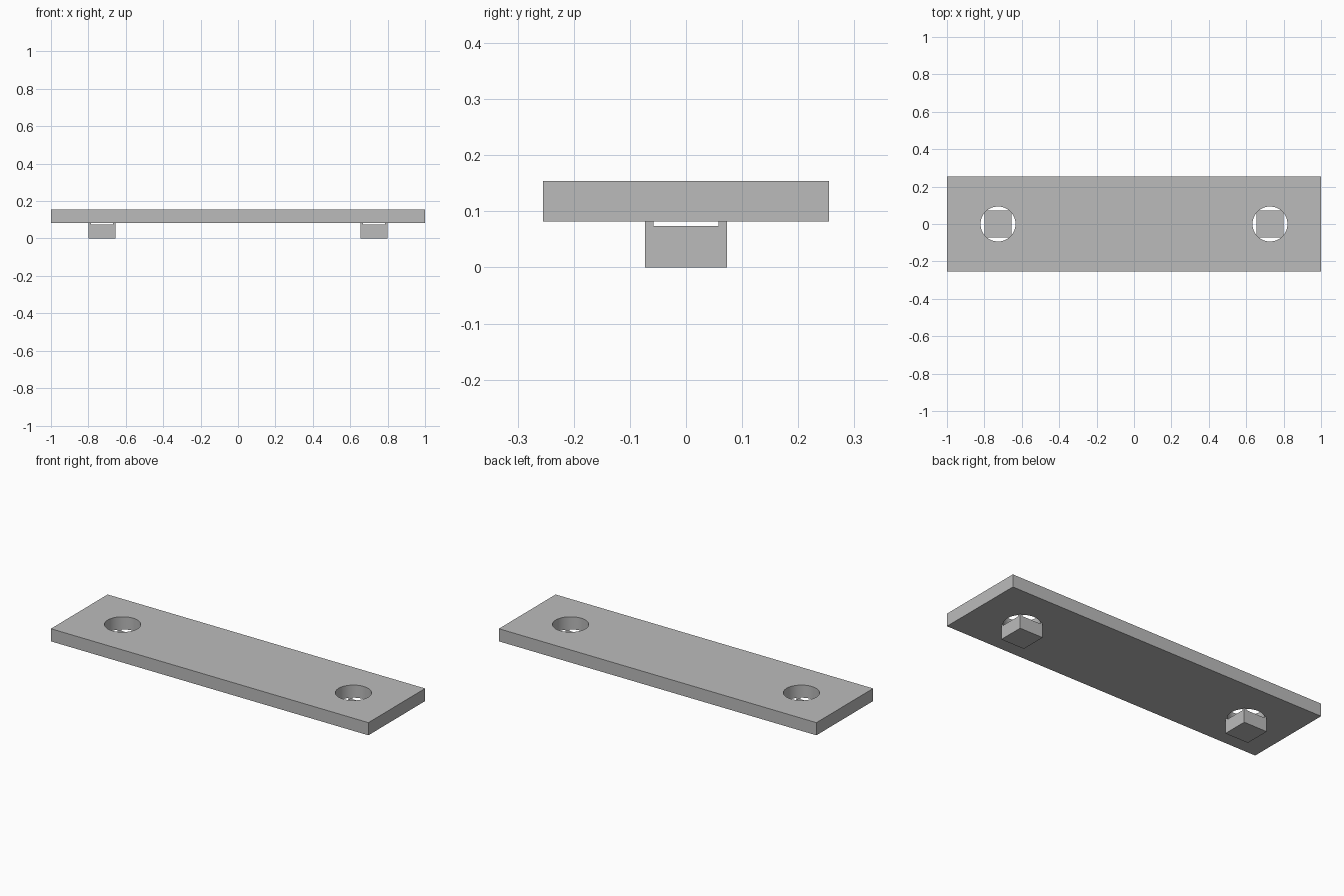
import bpy
import math

if "Cube" in bpy.data.objects:
    bpy.data.objects.remove(bpy.data.objects["Cube"], do_unlink=True)

PLATE_BOTTOM, PLATE_TOP = 0.082, 0.154
HALF_DEPTH = 0.255
HOLE_X, HOLE_RADIUS, HOLE_FLOOR = 0.727, 0.0935, 0.074
PEG_HALF = 0.073

grey = bpy.data.materials.new("mid grey")
grey.use_nodes = True
grey.diffuse_color = (0.5, 0.5, 0.5, 1)
grey.node_tree.nodes["Principled BSDF"].inputs["Base Color"].default_value = (0.5, 0.5, 0.5, 1)


def box(name, x, half_x, half_y, bottom, top):
    bpy.ops.mesh.primitive_cube_add(size=2, location=(x, 0, (bottom + top) / 2))
    obj = bpy.context.object
    obj.name = name
    obj.scale = (half_x, half_y, (top - bottom) / 2)
    bpy.ops.object.transform_apply(location=False, rotation=False, scale=True)
    obj.data.materials.append(grey)
    return obj


def hole_cutter(name, x):
    top = PLATE_TOP + 0.1
    bpy.ops.mesh.primitive_cylinder_add(vertices=64, radius=HOLE_RADIUS, depth=top - HOLE_FLOOR,
                                        location=(x, 0, (HOLE_FLOOR + top) / 2))
    obj = bpy.context.object
    obj.name = name
    obj.data.materials.append(grey)
    obj.hide_render = True
    return obj


def cut(obj, cutters):
    bpy.ops.object.select_all(action="DESELECT")
    obj.select_set(True)
    bpy.context.view_layer.objects.active = obj
    for cutter in cutters:
        mod = obj.modifiers.new("hole", "BOOLEAN")
        mod.operation = "DIFFERENCE"
        mod.solver = "EXACT"
        mod.object = cutter
        bpy.ops.object.modifier_apply(modifier=mod.name)
    bpy.ops.object.shade_smooth_by_angle(angle=math.radians(30))


# Flat plate with a round hole near each end
plate = box("plate", 0, 1, HALF_DEPTH, PLATE_BOTTOM, PLATE_TOP)
cutters = {side: hole_cutter(side + "_hole_cutter", sign * HOLE_X)
           for side, sign in (("left", 1), ("right", -1))}
cut(plate, cutters.values())

# Square pegs under the holes, joined to the plate only at their corners
for side, cutter in cutters.items():
    peg = box(side + "_peg", cutter.location.x, PEG_HALF, PEG_HALF, 0, PLATE_BOTTOM)
    cut(peg, [cutter])

for cutter in cutters.values():
    bpy.data.objects.remove(cutter, do_unlink=True)
